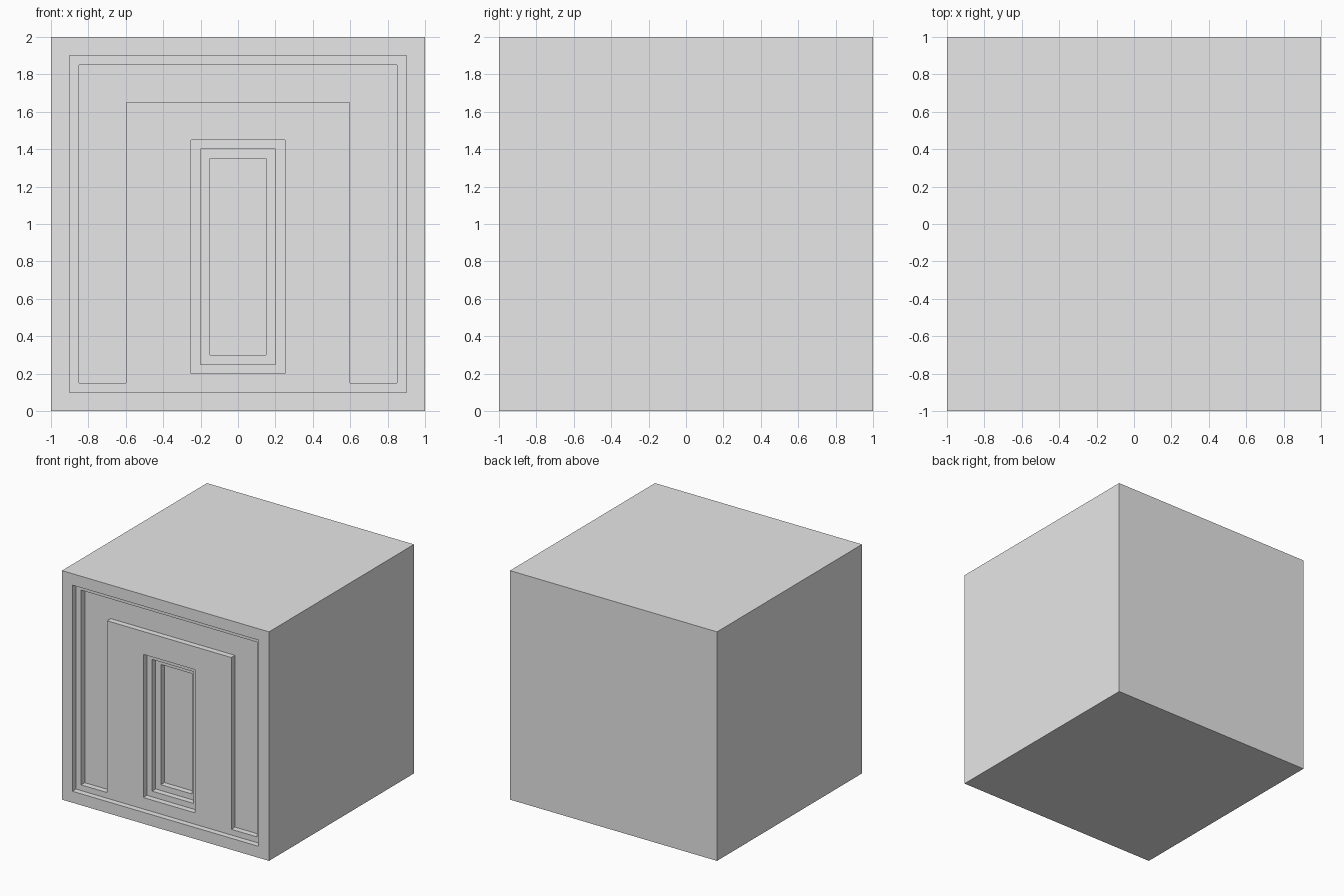
import bpy
import bmesh

old = bpy.data.objects.get("Cube")
if old:
    bpy.data.objects.remove(old, do_unlink=True)

grey = bpy.data.materials.new("plain_grey")
grey.use_nodes = True
grey.diffuse_color = (0.8, 0.8, 0.8, 1)
grey.node_tree.nodes["Principled BSDF"].inputs["Base Color"].default_value = (0.8, 0.8, 0.8, 1)


def prism(name, outline, front, back):
    """Solid made by pushing an x-z outline from y=front to y=back."""
    bm = bmesh.new()
    face = bm.faces.new([bm.verts.new((x, front, z)) for x, z in outline])
    new = bmesh.ops.extrude_face_region(bm, geom=[face])["geom"]
    verts = [v for v in new if isinstance(v, bmesh.types.BMVert)]
    bmesh.ops.translate(bm, verts=verts, vec=(0, back - front, 0))
    bmesh.ops.recalc_face_normals(bm, faces=bm.faces)
    mesh = bpy.data.meshes.new(name)
    bm.to_mesh(mesh)
    bm.free()
    mesh.materials.append(grey)
    obj = bpy.data.objects.new(name, mesh)
    bpy.context.collection.objects.link(obj)
    return obj


def rect(half, low, high):
    return [(-half, low), (half, low), (half, high), (-half, high)]


# Solid block
block = prism("block", rect(1, 0, 2), -1, 1)

# Door-frame groove: an upside-down U, mirrored about the centre
right_side = [(0, 1.85), (0.85, 1.85), (0.85, 0.15), (0.6, 0.15), (0.6, 1.65), (0, 1.65)]
arch = right_side[1:5] + [(-x, z) for x, z in reversed(right_side[1:5])]

# Stepped recesses in the front: outline and depth
recesses = {
    "panel_cutter": (rect(0.9, 0.1, 1.9), 0.05),
    "frame_groove_cutter": (arch, 0.1),
    "slot_outer_cutter": (rect(0.25, 0.2, 1.45), 0.1),
    "slot_middle_cutter": (rect(0.2, 0.25, 1.4), 0.15),
    "slot_inner_cutter": (rect(0.15, 0.3, 1.35), 0.2),
}

bpy.context.view_layer.objects.active = block
for name, (outline, depth) in recesses.items():
    cutter = prism(name, outline, -1.2, -1 + depth)
    cutter.hide_render = True
    cut = block.modifiers.new(name, "BOOLEAN")
    cut.operation = "DIFFERENCE"
    cut.solver = "EXACT"
    cut.object = cutter
    bpy.ops.object.modifier_apply(modifier=cut.name)
    bpy.data.objects.remove(cutter, do_unlink=True)
